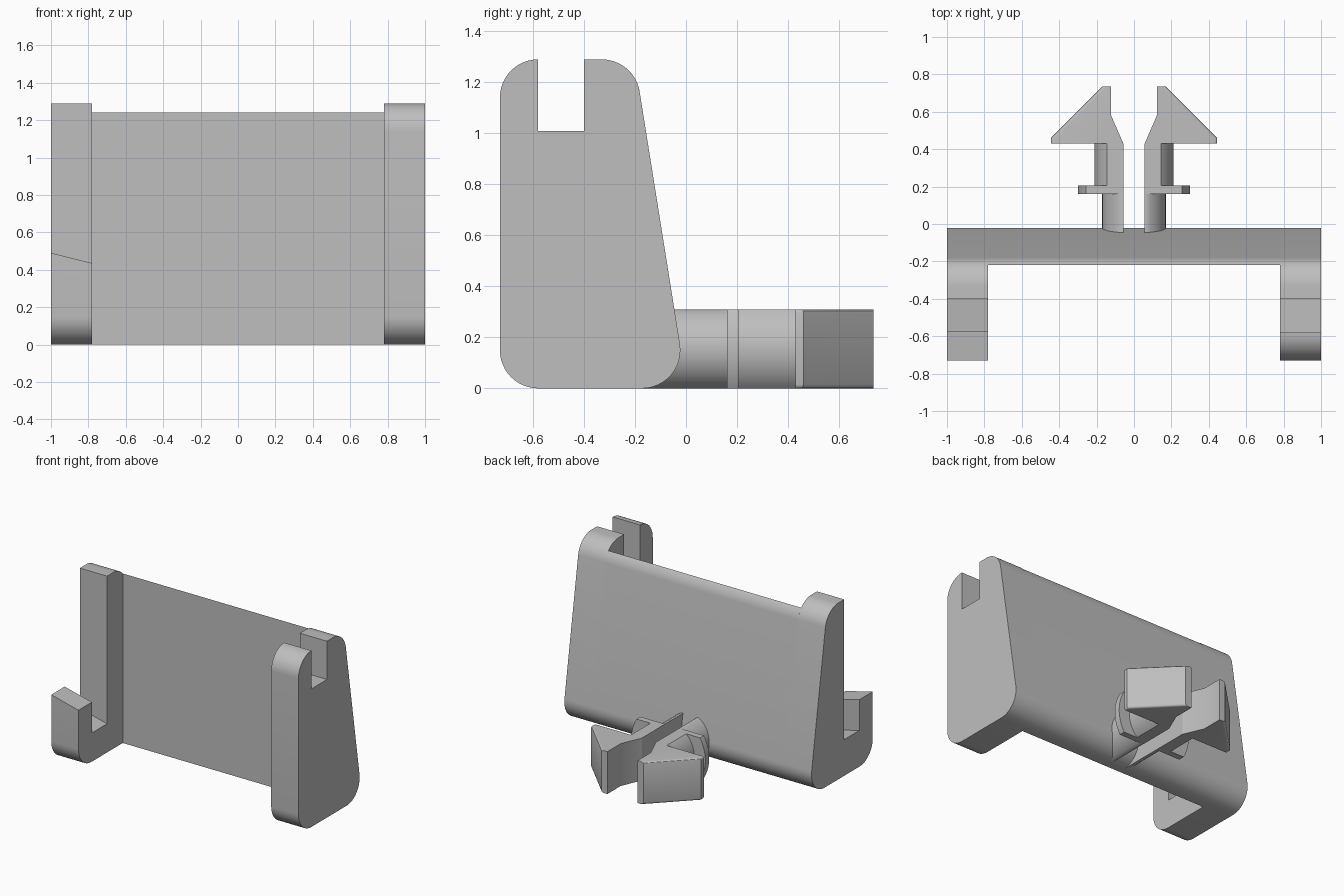
import bpy, bmesh
from math import sin, cos, asin, acos, atan2, radians, pi

cube = bpy.data.objects.get("Cube")
if cube:
    bpy.data.objects.remove(cube)

grey = bpy.data.materials.new("plain_grey")
grey.use_nodes = True
colour = (0.52, 0.52, 0.52, 1)
grey.diffuse_color = colour
grey.node_tree.nodes["Principled BSDF"].inputs["Base Color"].default_value = colour


def arc(cx, cy, r, a0, a1, n=12):
    return [(cx + r * cos(a0 + (a1 - a0) * i / n),
             cy + r * sin(a0 + (a1 - a0) * i / n)) for i in range(n + 1)]


def prism(name, profile, axis, lo, hi, shear=0, bevel=None):
    """Extrude a 2D profile along an axis; shear tilts it in z."""
    place = {"x": lambda a, b, t: (t, a, b + shear * (t - lo)),
             "y": lambda a, b, t: (a, t, b),
             "z": lambda a, b, t: (a, b, t)}[axis]
    bm = bmesh.new()
    ends = [[bm.verts.new(place(a, b, t)) for a, b in profile] for t in (lo, hi)]
    for ring in ends:
        bm.faces.new(ring)
    n = len(profile)
    for i in range(n):
        j = (i + 1) % n
        bm.faces.new((ends[0][i], ends[0][j], ends[1][j], ends[1][i]))
    bmesh.ops.recalc_face_normals(bm, faces=bm.faces)
    if bevel:
        edges = [e for e in bm.edges if bevel(e)]
        bmesh.ops.bevel(bm, geom=edges, offset=0.015, segments=3,
                        profile=0.5, affect="EDGES")
    mesh = bpy.data.meshes.new(name)
    bm.to_mesh(mesh)
    bm.free()
    mesh.materials.append(grey)
    obj = bpy.data.objects.new(name, mesh)
    bpy.context.collection.objects.link(obj)
    return obj


def activate(obj):
    bpy.ops.object.select_all(action="DESELECT")
    obj.select_set(True)
    bpy.context.view_layer.objects.active = obj


def smooth(obj):
    activate(obj)
    bpy.ops.object.shade_smooth_by_angle(angle=radians(30))


# Shared side outline: rounded corners and a leaning back edge
R, TOP, FRONT, WALL = 0.15, 1.29, -0.73, -0.218
low_y, high_y = -0.172, -0.33
lean = atan2(low_y - high_y, TOP - 2 * R)
low_back = arc(low_y, R, R, -pi / 2, lean)
high_back = arc(high_y, TOP - R, R, lean, pi / 2)
high_front = arc(FRONT + R, TOP - R, R, pi / 2, pi)
low_front = arc(FRONT + R, R, R, pi, 1.5 * pi)

# Right plate with a notch in its top
notch = [(-0.4, TOP), (-0.4, 1.01), (-0.58, 1.01)]
smooth(prism("right_plate", low_back + high_back + notch + high_front + low_front,
             "x", 0.78, 1))

# Left plate, cut down to a tall post and a short hook with a sloping top
left = prism("left_plate", low_back + high_back + high_front + low_front,
             "x", -1, -0.78)
cutter = prism("hook_cutter", [(-0.8, 0.495), (-0.575, 0.495), (-0.575, 0.27),
                               (-0.4, 0.27), (-0.4, 1.6), (-0.8, 1.6)],
               "x", -1.02, -0.76, shear=-0.25)
cutter.hide_render = True
cut = left.modifiers.new("hook_cut", "BOOLEAN")
cut.operation, cut.solver, cut.object = "DIFFERENCE", "EXACT", cutter
activate(left)
bpy.ops.object.modifier_apply(modifier="hook_cut")
bpy.data.objects.remove(cutter)
smooth(left)

# Back wall between the plates
wall_top = acos((WALL - high_y) / R)
smooth(prism("back_wall", [(WALL, 0)] + low_back
             + arc(high_y, TOP - R, R, lean, wall_top), "x", -0.78, 0.78))

# Split clip: round sections trimmed flat above and below, mirrored across the slot
MID, SLOT = 0.155, 0.057


def mirrored(obj):
    obj.modifiers.new("mirror", "MIRROR")
    smooth(obj)


for name, y0, y1, r in (("clip_neck", -0.17, 0.16, 0.17),
                        ("clip_flange", 0.16, 0.205, 0.3),
                        ("clip_shaft", 0.205, 0.43, 0.212)):
    a = asin(MID / r)
    section = [(SLOT, 0)] + arc(0, MID, r, -a, a, 20) + [(SLOT, 2 * MID)]
    mirrored(prism(name, section, "y", y0, y1))

# Barbed clip heads, softened along the outer edges
barb = [(SLOT, 0.43), (0.21, 0.43), (0.445, 0.43), (0.445, 0.46),
        (0.17, 0.735), (0.122, 0.735), (0.122, 0.58)]


def outer_edge(e):
    p, q = (v.co for v in e.verts)
    return p.z == q.z and min(p.x + p.y, q.x + q.y) > 0.865


mirrored(prism("clip_head", barb, "z", 0, 2 * MID, bevel=outer_edge))
